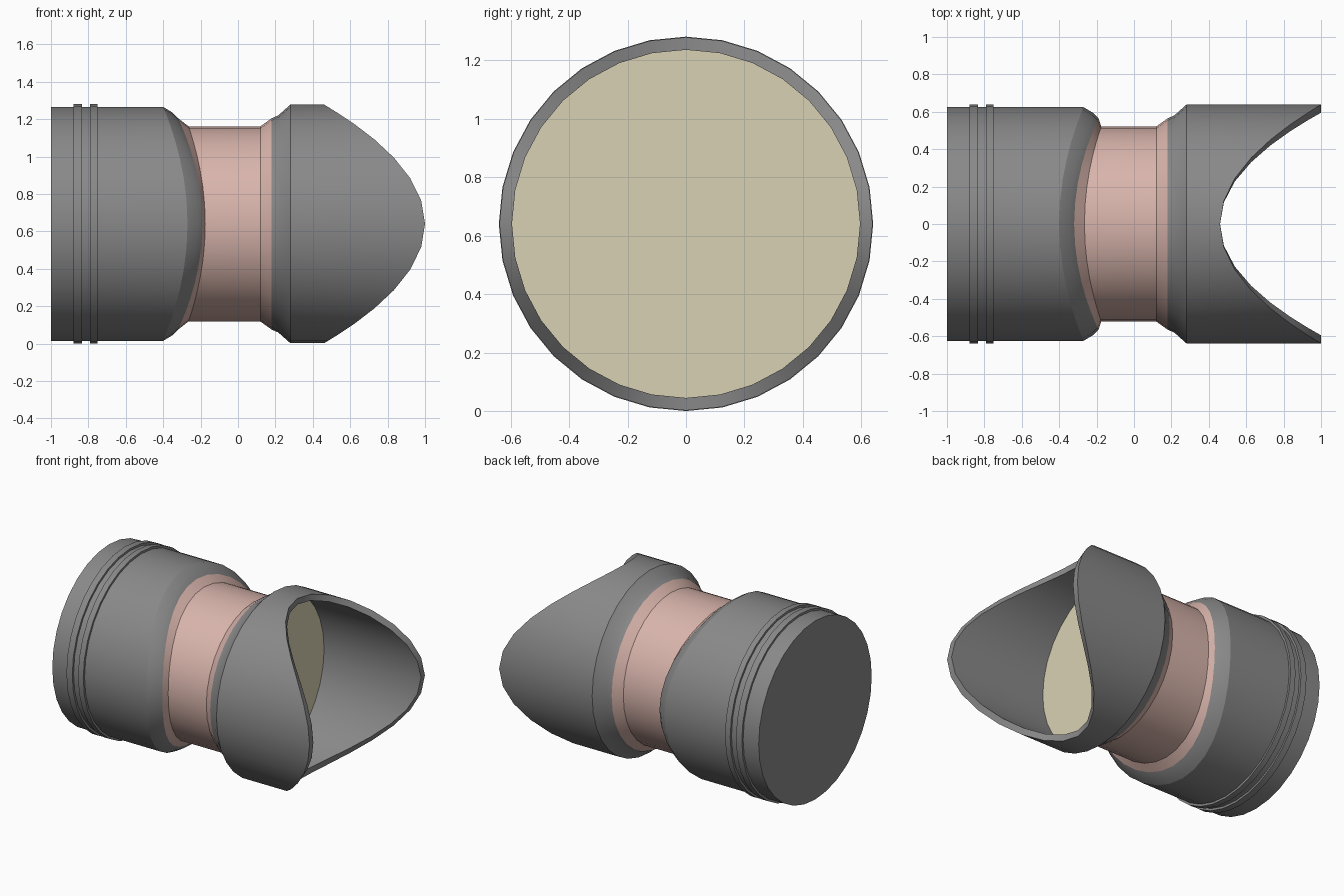
import bpy, bmesh, math

if "Cube" in bpy.data.objects:
    bpy.data.objects.remove(bpy.data.objects["Cube"])

SIDES = 32
CZ = 0.64


def material(name, rgb):
    m = bpy.data.materials.new(name)
    m.diffuse_color = (*rgb, 1)
    m.use_nodes = True
    m.node_tree.nodes["Principled BSDF"].inputs["Base Color"].default_value = m.diffuse_color
    return m


GRAY = material("dark gray", (0.25, 0.25, 0.25))
PINK = material("pale pink", (0.69, 0.46, 0.41))
TAN = material("pale tan", (0.70, 0.64, 0.46))


def lathe(name, profile, mat, cap_start=False, cap_end=False):
    """Spin (x, radius, wave) rows about the x axis; wave pushes the sides
    (+y and -y) forward in x, giving saddle-shaped edges."""
    bm = bmesh.new()
    rings = []
    for x, r, k in profile:
        ring = []
        for j in range(SIDES):
            a = 2 * math.pi * j / SIDES
            s, c = math.sin(a), math.cos(a)
            ring.append(bm.verts.new((x + k * s * s, r * s, CZ + r * c)))
        rings.append(ring)
    for p, q in zip(rings, rings[1:]):
        for j in range(SIDES):
            n = (j + 1) % SIDES
            bm.faces.new((p[j], q[j], q[n], p[n]))
    if cap_start:
        bm.faces.new(rings[0])
    if cap_end:
        bm.faces.new(rings[-1][::-1])
    me = bpy.data.meshes.new(name)
    bm.to_mesh(me)
    bm.free()
    me.materials.append(mat)
    ob = bpy.data.objects.new(name, me)
    bpy.context.collection.objects.link(ob)
    bpy.context.view_layer.objects.active = ob
    ob.select_set(True)
    bpy.ops.object.shade_smooth_by_angle(angle=math.radians(20))
    ob.select_set(False)
    return ob


# rear drum with two raised bands and a curved bevelled front edge
R, B, W = 0.625, 0.64, 0.13
drum = [(-1, R, 0)]
for x0, x1 in ((-0.88, -0.835), (-0.79, -0.75)):
    drum += [(x0, R, 0), (x0, B, 0), (x1, B, 0), (x1, R, 0)]
drum += [(-0.40, R, W), (-0.35, 0.595, W), (-0.32, 0.565, W)]
lathe("rear_drum", drum, GRAY, cap_start=True)

# narrow waist between the two shells
lathe("waist", [(-0.32, 0.565, W), (-0.265, 0.522, 0.09),
                (0.12, 0.522, 0), (0.18, 0.565, 0)], PINK)

# front collar with saddle-cut hollow mouth
lathe("front_collar", [(0.18, 0.565, 0), (0.215, 0.58, 0), (0.28, 0.638, 0),
                       (0.46, 0.638, 0.54), (0.46, 0.595, 0.54),
                       (0.25, 0.595, 0)], GRAY)

# recessed disc inside the mouth
lathe("inner_disc", [(0.245, 0.596, 0), (0.25, 0.596, 0)], TAN, cap_end=True)
